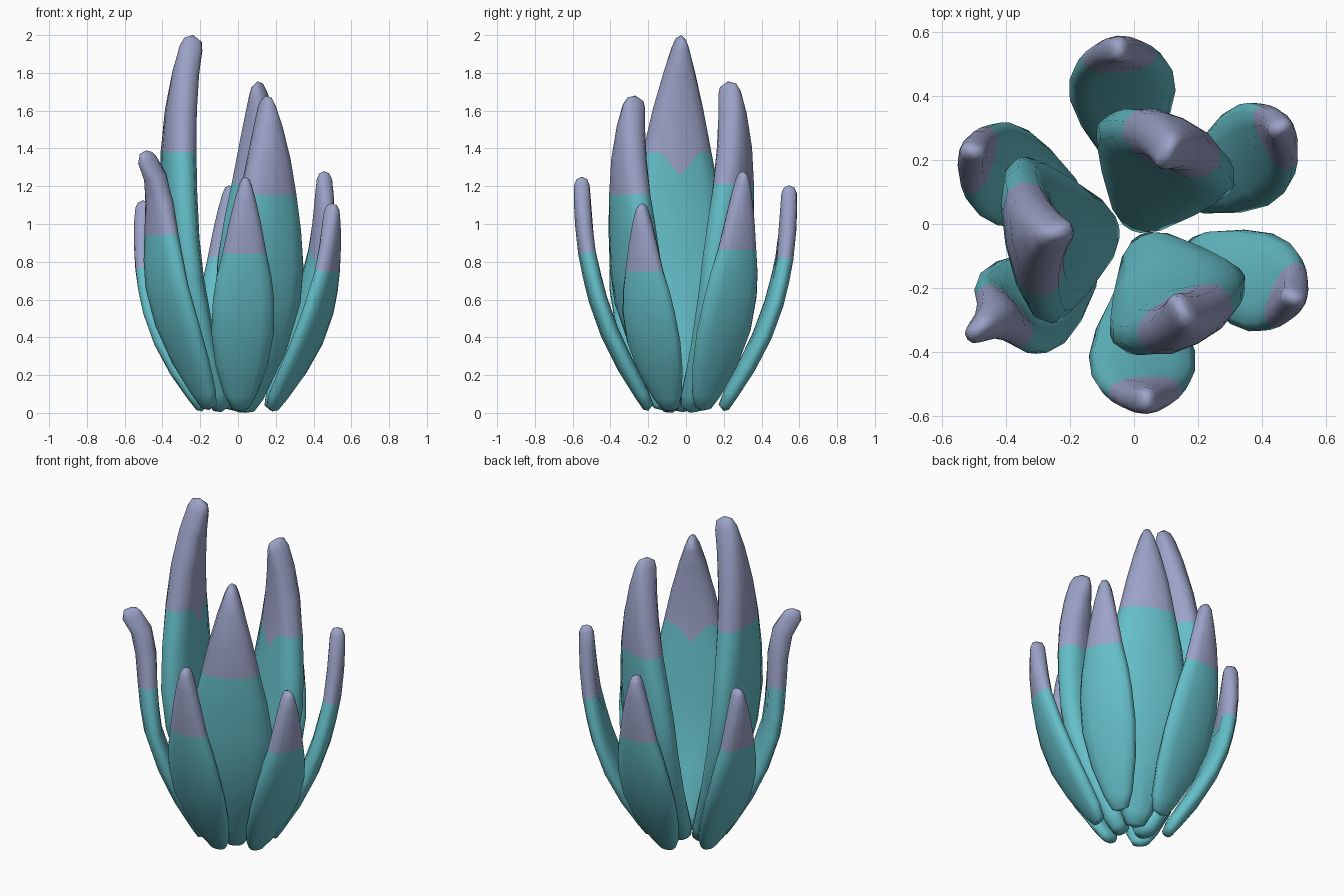
import bpy, bmesh, math
from mathutils import Vector

if "Cube" in bpy.data.objects:
    bpy.data.objects.remove(bpy.data.objects["Cube"])


def material(name, rgb):
    m = bpy.data.materials.new(name)
    m.diffuse_color = (*rgb, 1)
    m.use_nodes = True
    m.node_tree.nodes["Principled BSDF"].inputs["Base Color"].default_value = m.diffuse_color
    return m


teal = material("teal_leaf", (0.13, 0.52, 0.58))
lilac = material("lilac_tip", (0.33, 0.365, 0.57))

# Leaf profiles: height fraction, distance from centre, half width, half thickness
INNER = [(0.012, .09, .06, .045), (0.05, .115, .105, .058), (0.2, .215, .205, .075),
         (0.35, .285, .262, .085), (0.46, .312, .265, .087), (0.58, .32, .232, .087),
         (0.69, .318, .185, .086), (0.8, .305, .138, .08), (0.9, .278, .086, .071),
         (0.965, .25, .046, .063), (0.988, .238, .026, .048)]
OUTER = [(0.025, .20, .05, .03), (0.08, .235, .088, .04), (0.2, .32, .138, .048),
         (0.34, .405, .166, .05), (0.48, .467, .162, .05), (0.58, .498, .145, .049),
         (0.68, .523, .116, .048), (0.8, .539, .086, .047), (0.9, .546, .057, .045),
         (0.965, .548, .034, .041), (0.99, .548, .02, .028)]
BORDER = 6      # ring where the tip colour starts
SIDES = 12


def signed_pow(v, p):
    return math.copysign(abs(v) ** p, v)


def leaf(name, profile, angle, height, shift=0.0, tip_shift=0.0, lean=0.0,
         hook=0.0, wide=1.0, thick=1.0):
    a = math.radians(angle)
    out, side = Vector((math.cos(a), math.sin(a), 0)), Vector((-math.sin(a), math.cos(a), 0))
    up = Vector((0, 0, 1))
    path = []
    for f, r, w, t in profile:
        k = max(0.0, (f - 0.5) / 0.5)
        # a hooked leaf first stays upright, then flicks outward at the tip
        bend = hook * (max(0.0, (f - 0.82) / 0.18) - 0.9 * min(1, k * 2.2) * (f < 0.95))
        path.append(out * (r + shift + tip_shift * k + bend) + side * (lean * f) + up * (f * height))
    bm = bmesh.new()
    rings = []
    for i, (c, (f, r, w, t)) in enumerate(zip(path, profile)):
        tan = (path[min(i + 1, len(path) - 1)] - path[max(i - 1, 0)]).normalized()
        nor = side.cross(tan).normalized()
        fat = 1 + (thick - 1) * max(0.0, (f - 0.5) / 0.5)
        ring = []
        for j in range(SIDES):
            th = 2 * math.pi * j / SIDES
            p = (c + side * (w * wide * signed_pow(math.cos(th), .85))
                 + nor * (t * fat * signed_pow(math.sin(th), .8)))
            # the colour border dips at the middle of the inside face
            if i == BORDER and j == SIDES * 3 // 4:
                p -= up * 0.06 * height
            p.z = max(p.z, 0.0)
            ring.append(bm.verts.new(p))
        rings.append(ring)
    for i in range(len(rings) - 1):
        for j in range(SIDES):
            n = (j + 1) % SIDES
            f = bm.faces.new((rings[i][j], rings[i][n], rings[i + 1][n], rings[i + 1][j]))
            f.material_index = int(i >= BORDER)
    # rounded ends
    low = bm.verts.new(path[0] - up * min(0.02, path[0].z))
    top = bm.verts.new(path[-1] + up * (height - path[-1].z))
    for j in range(SIDES):
        n = (j + 1) % SIDES
        bm.faces.new((rings[0][n], rings[0][j], low))
        bm.faces.new((rings[-1][j], rings[-1][n], top)).material_index = 1
    bmesh.ops.recalc_face_normals(bm, faces=bm.faces)
    for f in bm.faces:
        f.smooth = True
    me = bpy.data.meshes.new(name)
    bm.to_mesh(me)
    bm.free()
    me.materials.append(teal)
    me.materials.append(lilac)
    bpy.context.collection.objects.link(bpy.data.objects.new(name, me))


# Three tall inner leaves
leaf("inner_leaf_left", INNER, 191, 2.0, lean=-0.02)
leaf("inner_leaf_back", INNER, 65, 1.755, shift=-0.07, tip_shift=0.08, wide=0.88)
leaf("inner_leaf_front", INNER, -63, 1.68, shift=-0.01, tip_shift=0.08, lean=0.01, wide=0.87)

# Six shorter outer leaves
leaf("outer_leaf_back", OUTER, 95, 1.205)
leaf("outer_leaf_back_right", OUTER, 27, 1.28, shift=-0.005, lean=0.06, wide=0.96)
leaf("outer_leaf_right", OUTER, -25, 1.11, wide=0.94)
leaf("outer_leaf_front", OUTER, -87, 1.25, tip_shift=0.005, lean=0.01)
leaf("outer_leaf_front_left", OUTER, 220, 1.39, lean=-0.06, hook=0.04, thick=1.4)
leaf("outer_leaf_back_left", OUTER, 162, 1.125, lean=-0.06, wide=0.94)
